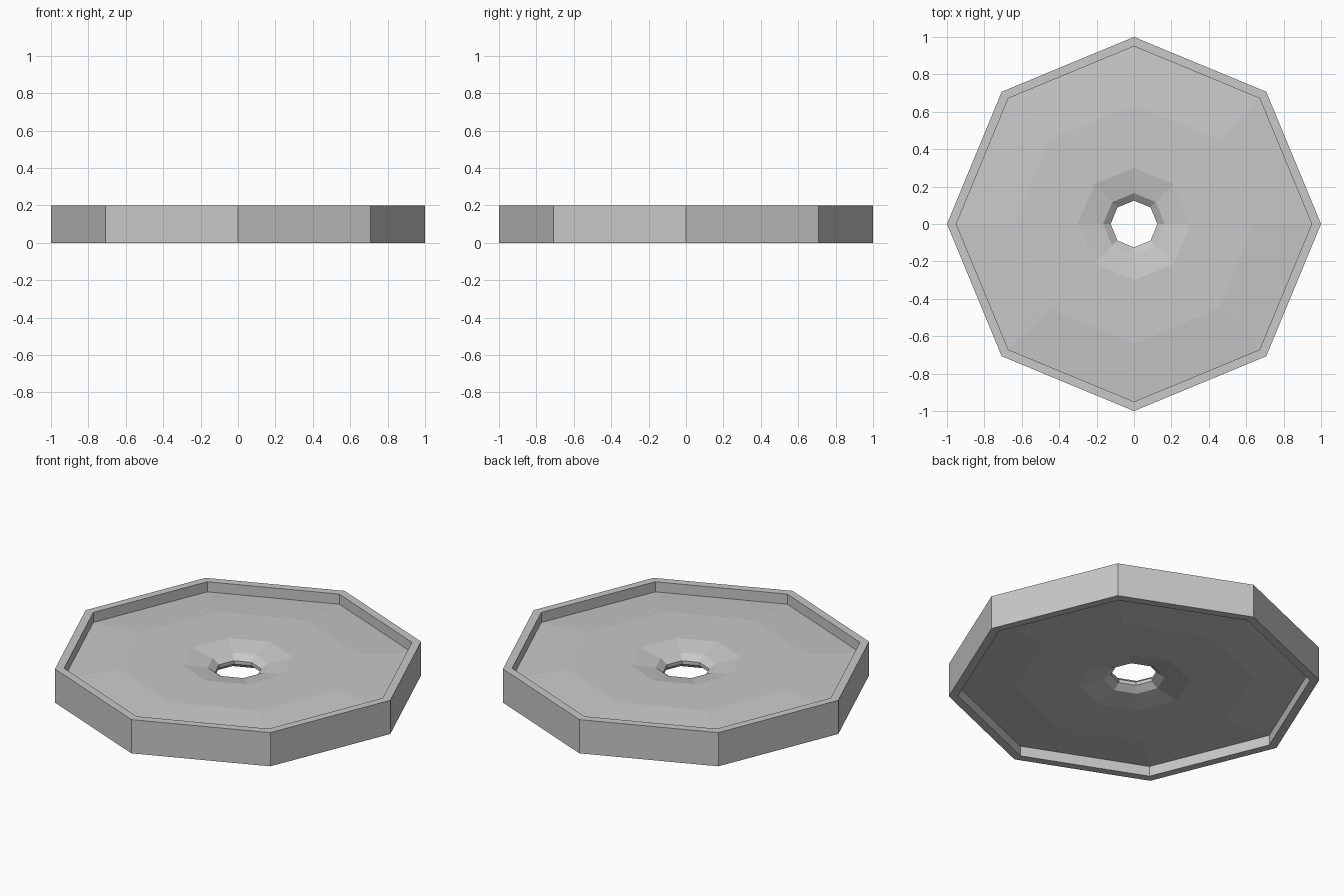
import bpy, bmesh
from math import tau
from mathutils import Matrix

SIDES = 8
THICKNESS = 0.2

cube = bpy.data.objects.get("Cube")
if cube:
    bpy.data.objects.remove(cube, do_unlink=True)

# Single grey material
grey = bpy.data.materials.new("plain_grey")
grey.use_nodes = True
colour = (0.58, 0.58, 0.58, 1)
grey.diffuse_color = colour
grey.node_tree.nodes["Principled BSDF"].inputs["Base Color"].default_value = colour

# Upper half of the cross-section (radius, height), from rim to centre hole
upper = [(1, 0.2), (0.95, 0.2), (0.95, 0.14), (0.64, 0.165),
         (0.3, 0.165), (0.165, 0.14), (0.125, 0.11)]
# The underside mirrors the top, closing the section into a loop
profile = upper + [(r, THICKNESS - z) for r, z in reversed(upper)]

# Octagonal wheel: revolve the section in eight flat-sided steps
bm = bmesh.new()
rings = []
for i in range(SIDES):
    turn = Matrix.Rotation(tau * i / SIDES, 3, 'Z')
    ring = [bm.verts.new((r, 0, z)) for r, z in profile]
    bmesh.ops.rotate(bm, verts=ring, matrix=turn, cent=(0, 0, 0))
    rings.append(ring)
for i, ring in enumerate(rings):
    following = rings[(i + 1) % SIDES]
    for j in range(len(profile)):
        k = (j + 1) % len(profile)
        bm.faces.new((ring[j], ring[k], following[k], following[j]))
bmesh.ops.recalc_face_normals(bm, faces=bm.faces)

mesh = bpy.data.meshes.new("octagonal_wheel")
bm.to_mesh(mesh)
bm.free()
mesh.materials.append(grey)
wheel = bpy.data.objects.new("octagonal_wheel", mesh)
bpy.context.collection.objects.link(wheel)
